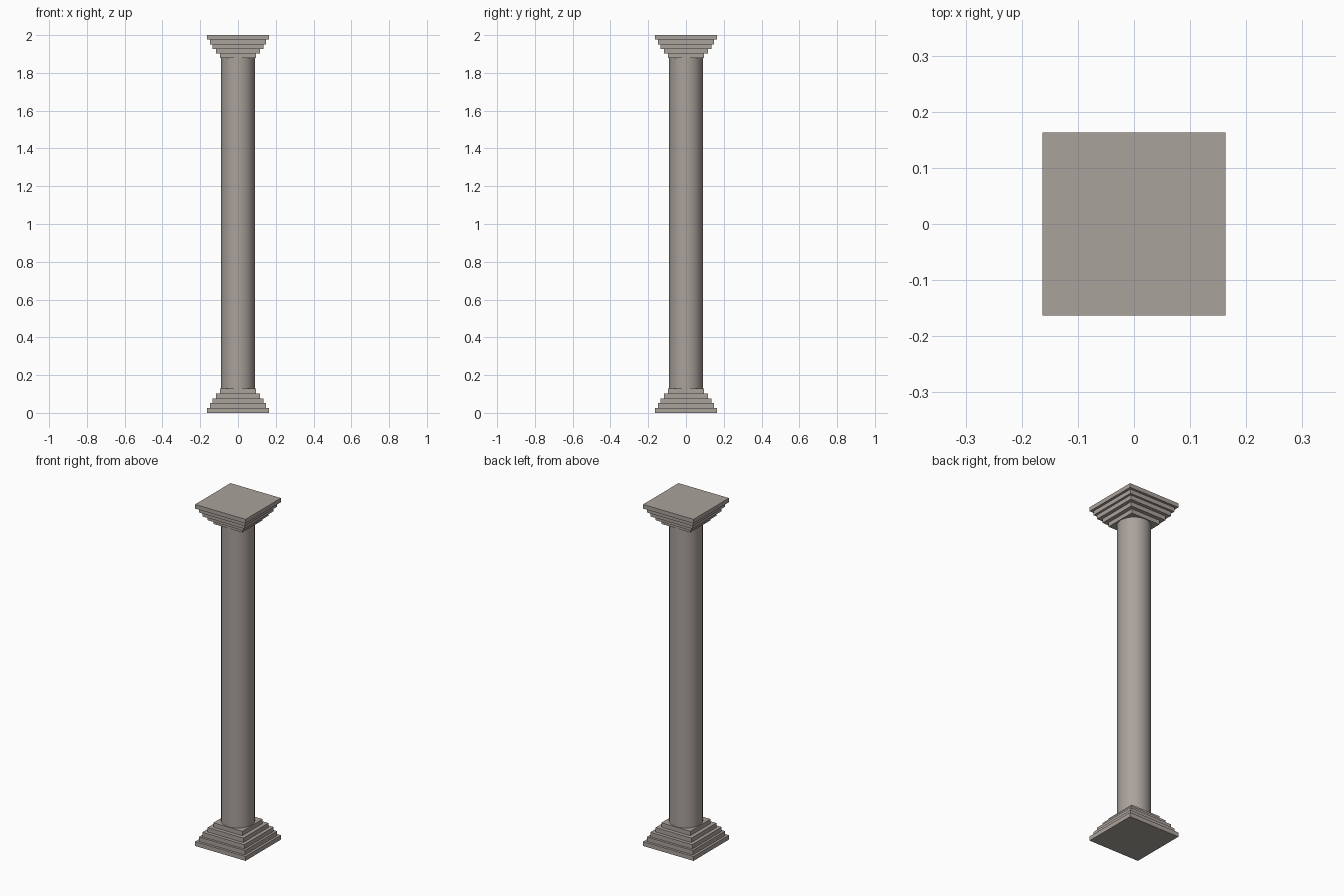
import bpy
import math

if "Cube" in bpy.data.objects:
    bpy.data.objects.remove(bpy.data.objects["Cube"])

stone = bpy.data.materials.new("warm grey stone")
stone.diffuse_color = (0.40, 0.36, 0.33, 1)
stone.use_nodes = True
stone.node_tree.nodes["Principled BSDF"].inputs["Base Color"].default_value = stone.diffuse_color

HALF_WIDTHS = [0.1635, 0.149, 0.136, 0.116, 0.094]  # outermost step first
BASE_H, CAP_H, HEIGHT, RADIUS = 0.128, 0.122, 2.0, 0.089


def step(name, half, z0, z1):
    """One square slab of a stepped plinth."""
    bpy.ops.mesh.primitive_cube_add(size=1, location=(0, 0, (z0 + z1) / 2))
    ob = bpy.context.object
    ob.name = name
    ob.scale = (half * 2, half * 2, z1 - z0)
    bpy.ops.object.transform_apply(location=False, rotation=False, scale=True)
    ob.data.materials.append(stone)


# Stepped base and mirrored stepped capital
for i, half in enumerate(HALF_WIDTHS):
    b, c = BASE_H / 5, CAP_H / 5
    step(f"base_step_{i + 1}", half, i * b, (i + 1) * b)
    step(f"capital_step_{i + 1}", half, HEIGHT - (i + 1) * c, HEIGHT - i * c)

# Round shaft
bpy.ops.mesh.primitive_cylinder_add(
    vertices=64, radius=RADIUS, depth=HEIGHT - BASE_H - CAP_H,
    location=(0, 0, (BASE_H + HEIGHT - CAP_H) / 2))
shaft = bpy.context.object
shaft.name = "shaft"
shaft.data.materials.append(stone)
bpy.ops.object.shade_smooth_by_angle(angle=math.radians(40))
